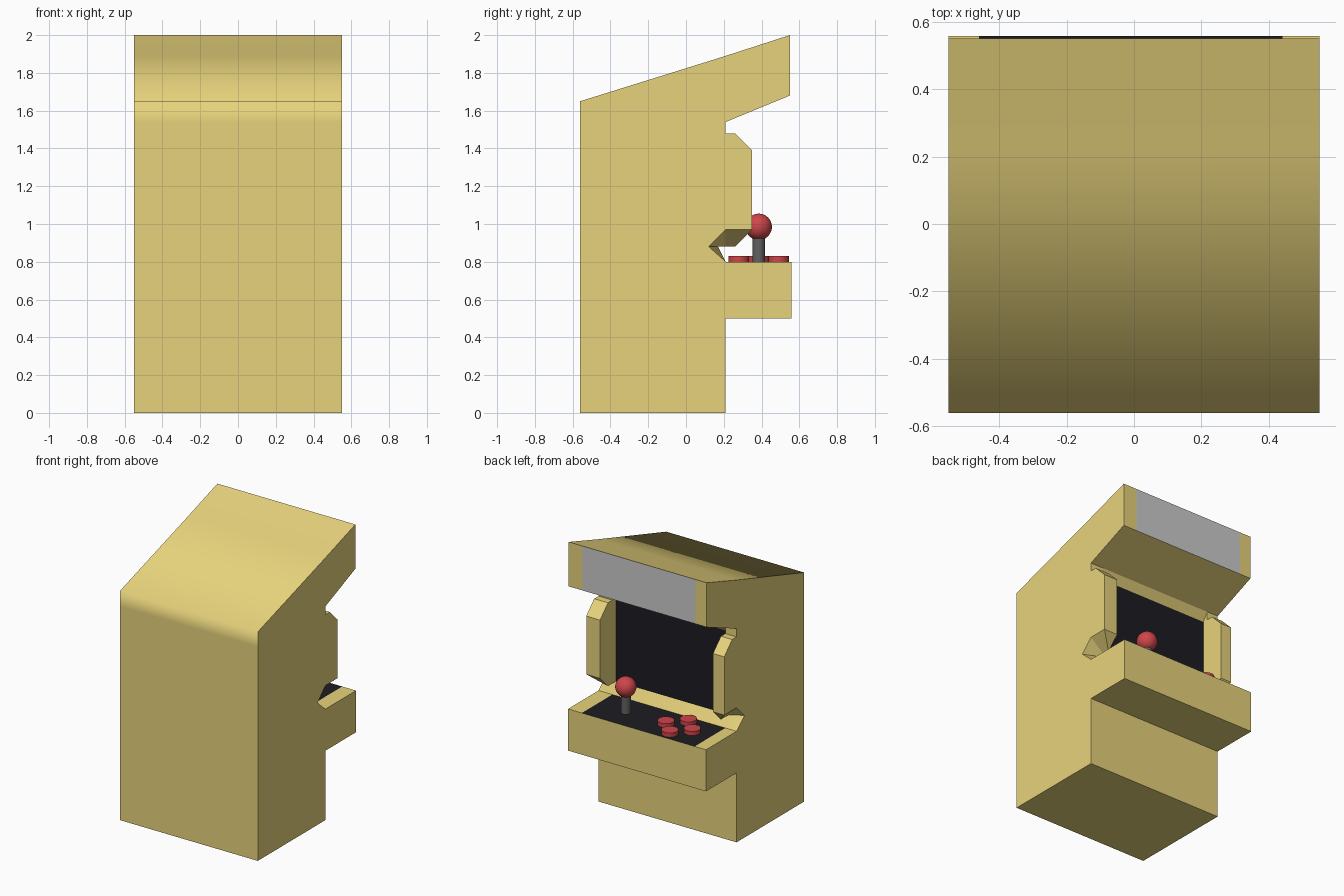
import bpy, bmesh, math
from mathutils import Vector

if "Cube" in bpy.data.objects:
    bpy.data.objects.remove(bpy.data.objects["Cube"])


def material(name, r, g, b):
    m = bpy.data.materials.new(name)
    m.diffuse_color = (r, g, b, 1)
    m.use_nodes = True
    m.node_tree.nodes["Principled BSDF"].inputs["Base Color"].default_value = m.diffuse_color
    return m


gold = material("gold_panel", .80, .65, .20)
black = material("black_panel", .012, .012, .016)
grey = material("marquee_grey", .52, .52, .52)
dark = material("dark_metal", .12, .12, .12)
red = material("red_plastic", .62, .06, .07)

# Cabinet side profiles (y, z): shared lower/back part, then the cheek region
HEAD = [(.21, 0), (-.56, 0), (-.56, 1.54), (-.56, 1.65), (.21, 1.89),
        (.55, 2.0), (.55, 1.68), (.21, 1.54)]
TAIL = [(.21, .80), (.558, .80), (.558, .50), (.21, .50)]
CHEEK = [(.21, 1.48), (.26, 1.48), (.35, 1.39), (.35, .97)]
outer = HEAD + CHEEK + [(.35, .97), (.21, .97), (.12, .88)] + TAIL
inner = HEAD + CHEEK + [(.26, .88), (.21, .88), (.17, .88)] + TAIL
core = HEAD + [(.17, 1.48), (.17, 1.48), (.17, 1.39), (.17, .97),
               (.17, .88), (.17, .88), (.17, .88)] + TAIL
sections = [(-.55, outer), (-.46, inner), (-.46, core),
            (.44, core), (.44, inner), (.55, outer)]

# Cabinet body: loft the sections across the width
bm = bmesh.new()
rings = [[bm.verts.new((x, y, z)) for y, z in prof] for x, prof in sections]
n = len(outer)
for s in range(len(rings) - 1):
    a, b = rings[s], rings[s + 1]
    for i in range(n):
        j = (i + 1) % n
        f = bm.faces.new((a[i], a[j], b[j], b[i]))
        if s == 2:  # centre strip carries marquee, screen and control panel
            if i == 5:
                f.material_index = 2
            elif 8 <= i <= 13 or i == 15:
                f.material_index = 1
for ring in (rings[0], rings[-1]):
    bm.faces.new(ring)
bmesh.ops.remove_doubles(bm, verts=bm.verts, dist=.0005)
bmesh.ops.dissolve_degenerate(bm, edges=bm.edges, dist=.0005)
bmesh.ops.recalc_face_normals(bm, faces=bm.faces)

# Soft shading only over the rear top bend
for f in bm.faces:
    f.smooth = True
for e in bm.edges:
    mid = (e.verts[0].co + e.verts[1].co) / 2
    bend = (mid - Vector((mid.x, -.56, 1.65))).length < .01 and \
        all(abs(f.normal.x) < .5 for f in e.link_faces)
    e.smooth = bend or (len(e.link_faces) == 2 and
                        e.calc_face_angle(0) < math.radians(20))
mesh = bpy.data.meshes.new("cabinet")
bm.to_mesh(mesh)
bm.free()
for m in (gold, black, grey):
    mesh.materials.append(m)
bpy.context.collection.objects.link(bpy.data.objects.new("cabinet", mesh))


def finish(name, mat):
    ob = bpy.context.object
    ob.name = name
    ob.data.materials.append(mat)
    bpy.ops.object.shade_smooth_by_angle(angle=math.radians(40))
    return ob


def post(name, x, y, z0, z1, r, mat):
    bpy.ops.mesh.primitive_cylinder_add(vertices=32, radius=r, depth=z1 - z0,
                                        location=(x, y, (z0 + z1) / 2))
    return finish(name, mat)


# Joystick
post("joystick_shaft", .21, .385, .80, .95, .033, dark)
bpy.ops.mesh.primitive_uv_sphere_add(segments=32, ring_count=16, radius=.07,
                                     location=(.21, .385, .985))
finish("joystick_ball", red)

# Four buttons in a diamond
for k in range(4):
    t = k * math.pi / 2
    post(f"button_{k + 1}", -.215 + .105 * math.cos(t),
         .385 + .105 * math.sin(t), .795, .83, .055, red)
